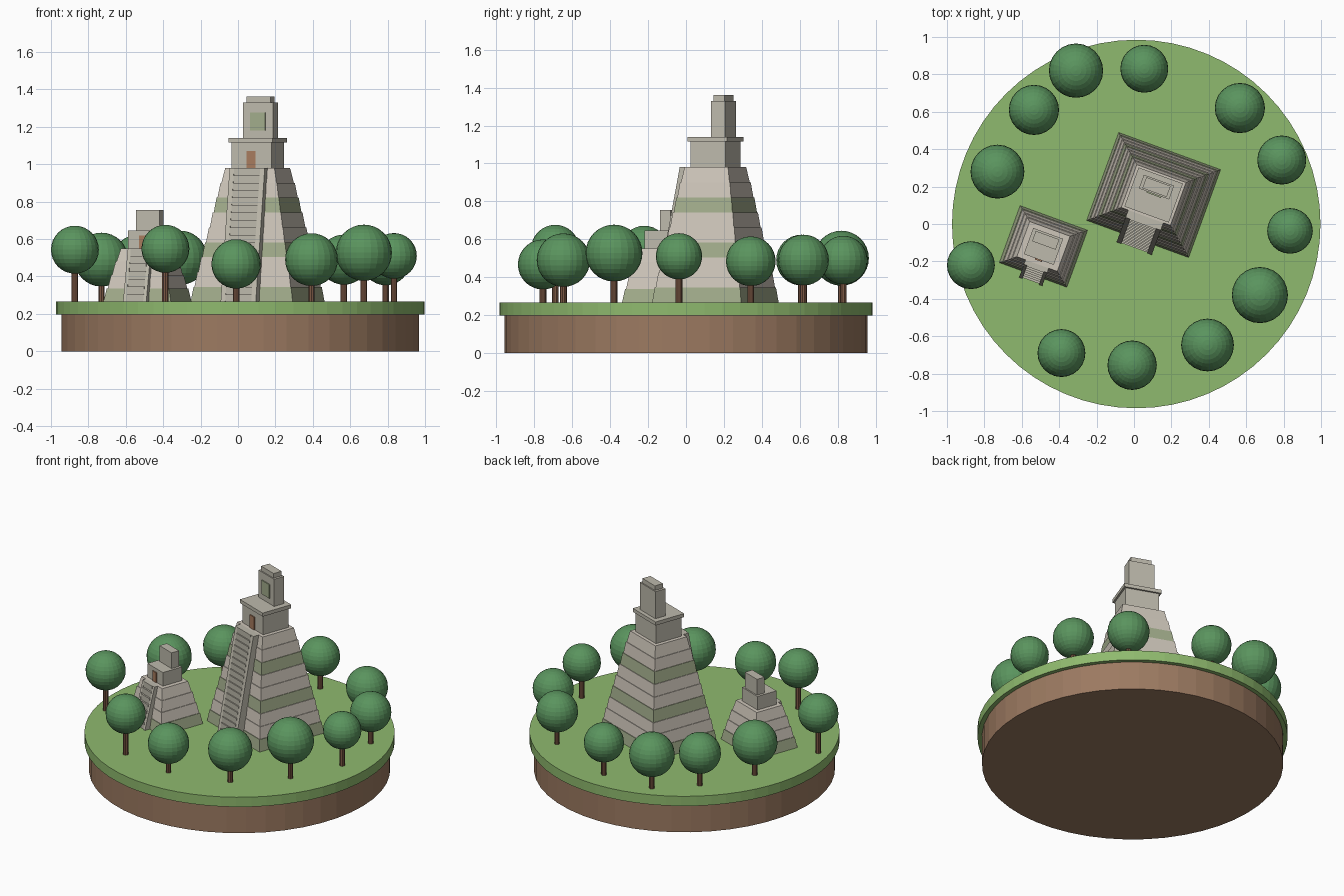
import bpy, bmesh, math

cube = bpy.data.objects.get("Cube")
if cube:
    bpy.data.objects.remove(cube)


def material(name, *rgb):
    lin = [((c / 255 + 0.055) / 1.055) ** 2.4 for c in rgb] + [1]
    m = bpy.data.materials.new(name)
    m.use_nodes = True
    m.diffuse_color = lin
    m.node_tree.nodes["Principled BSDF"].inputs["Base Color"].default_value = lin
    return m


GRASS = material("grass green", 143, 186, 110)
SOIL = material("soil brown", 156, 122, 97)
LEAF = material("foliage green", 90, 148, 94)
BARK = material("bark brown", 124, 88, 68)
PALE = material("pale stone", 206, 198, 186)
STONE = material("grey stone", 190, 186, 172)
MOSS = material("mossy stone", 162, 172, 139)
DOOR = material("door brown", 168, 124, 94)
GROUND = 0.265
TURN = math.radians(-20)


def finish(bm, name, mats, loc=(0, 0, 0), rot=0):
    bmesh.ops.recalc_face_normals(bm, faces=bm.faces)
    mesh = bpy.data.meshes.new(name)
    bm.to_mesh(mesh)
    bm.free()
    for m in mats:
        mesh.materials.append(m)
    ob = bpy.data.objects.new(name, mesh)
    bpy.context.collection.objects.link(ob)
    ob.location = loc
    ob.rotation_euler.z = rot
    return ob


def loft(bm, bottom, top, index=0):
    """Closed solid between two matching outlines."""
    a = [bm.verts.new(p) for p in bottom]
    b = [bm.verts.new(p) for p in top]
    faces = [bm.faces.new(a[::-1]), bm.faces.new(b)]
    for i in range(len(a)):
        j = (i + 1) % len(a)
        faces.append(bm.faces.new((a[i], a[j], b[j], b[i])))
    for f in faces:
        f.material_index = index


def rect(hw, hd, z, y=0):
    return [(-hw, y - hd, z), (hw, y - hd, z), (hw, y + hd, z), (-hw, y + hd, z)]


def block(bm, hw, hd, z0, z1, y=0):
    loft(bm, rect(hw, hd, z0, y), rect(hw, hd, z1, y))


def cylinder(name, mat, r, z0, z1, x, y, sides):
    bm = bmesh.new()
    bmesh.ops.create_cone(bm, cap_ends=True, segments=sides, radius1=r, radius2=r, depth=z1 - z0)
    return finish(bm, name, [mat], (x, y, (z0 + z1) / 2))


def pyramid(name, loc, base, top, z1, tiers, mossy, ledge=0.004):
    """Stack of tapering tiers with narrow ledges."""
    bm = bmesh.new()

    def half(t):
        return [b + (c - b) * t for b, c in zip(base, top)]

    h = (z1 - GROUND) / tiers
    for i in range(tiers):
        lo, hi = half(i / tiers), half((i + 1) / tiers)
        extra = ledge if i < tiers - 1 else 0
        loft(bm, rect(*lo, GROUND + i * h),
             rect(hi[0] + extra, hi[1] + extra, GROUND + (i + 1) * h), int(i in mossy))
    finish(bm, name + "_pyramid", [PALE, MOSS], loc, TURN)


def stairs(name, loc, half_w, rail, y0, y1, back, z1, count):
    """Steps climbing from y0 to y1 between two sloped side rails."""
    bm = bmesh.new()
    run, h = (y1 - y0) / count, (z1 - GROUND) / count
    for i in range(count):
        front = y0 + run * i
        block(bm, half_w - rail, (back - front) / 2, GROUND + i * h, GROUND + (i + 1) * h,
              (back + front) / 2)
    finish(bm, name + "_steps", [STONE], loc, TURN)
    bm = bmesh.new()
    profile = [(y0 - run / 2, GROUND), (back, GROUND), (back, z1), (y1 - run / 2, z1)]
    for side in (-1, 1):
        loft(bm, [(side * half_w, y, z) for y, z in profile],
             [(side * (half_w - rail), y, z) for y, z in profile])
    finish(bm, name + "_stair_rails", [STONE], loc, TURN)


def part(name, mat, loc, *dims):
    bm = bmesh.new()
    block(bm, *dims)
    finish(bm, name, [mat], loc, TURN)


# Island
cylinder("soil_base", SOIL, 0.957, 0, 0.197, 0.012, 0, 48)
cylinder("grass_top", GRASS, 0.985, 0.197, GROUND, 0.012, 0, 64)

# Large temple
big = (0.105, 0.155, 0)
pyramid("large", big, (0.29, 0.25), (0.14, 0.122), 0.98, 9, (0, 3, 6))
stairs("large", big, 0.1, 0.026, -0.3, -0.16, -0.115, 0.98, 18)
part("large_shrine", STONE, big, 0.114, 0.099, 0.98, 1.115)
part("large_cornice", STONE, big, 0.126, 0.111, 1.115, 1.14)
part("large_roof_comb", STONE, big, 0.086, 0.039, 1.14, 1.33, 0.045)
part("large_comb_cap", STONE, big, 0.069, 0.031, 1.33, 1.362, 0.045)
part("large_comb_panel", MOSS, big, 0.042, 0.004, 1.18, 1.277, 0.003)
part("large_door", DOOR, big, 0.025, 0.004, 0.98, 1.07, -0.102)

# Small temple
small = (-0.484, -0.12, 0)
pyramid("small", small, (0.192, 0.162), (0.115, 0.1), 0.55, 4, (0,))
stairs("small", small, 0.066, 0.018, -0.195, -0.12, -0.09, 0.55, 7)
part("small_shrine", STONE, small, 0.085, 0.074, 0.55, 0.645)
part("small_roof_comb", STONE, small, 0.067, 0.029, 0.645, 0.755, 0.035)
part("small_door", DOOR, small, 0.02, 0.004, 0.55, 0.62, -0.077)

# Ring of trees: x, y, crown radius, crown height
trees = [
    (-0.31, 0.82, 0.145, 0.5), (0.055, 0.83, 0.128, 0.49), (-0.535, 0.61, 0.134, 0.49),
    (-0.73, 0.28, 0.144, 0.49), (-0.872, -0.22, 0.128, 0.543), (-0.388, -0.69, 0.128, 0.548),
    (-0.01, -0.755, 0.132, 0.467), (0.393, -0.647, 0.141, 0.49), (0.673, -0.38, 0.15, 0.527),
    (0.834, -0.037, 0.122, 0.51), (0.79, 0.342, 0.131, 0.484), (0.566, 0.62, 0.134, 0.49),
]
for n, (x, y, r, z) in enumerate(trees, 1):
    cylinder(f"tree_trunk_{n}", BARK, 0.018, GROUND, z - r * 0.7, x, y, 10)
    bm = bmesh.new()
    bmesh.ops.create_uvsphere(bm, u_segments=24, v_segments=16, radius=r)
    finish(bm, f"tree_crown_{n}", [LEAF], (x, y, z))
